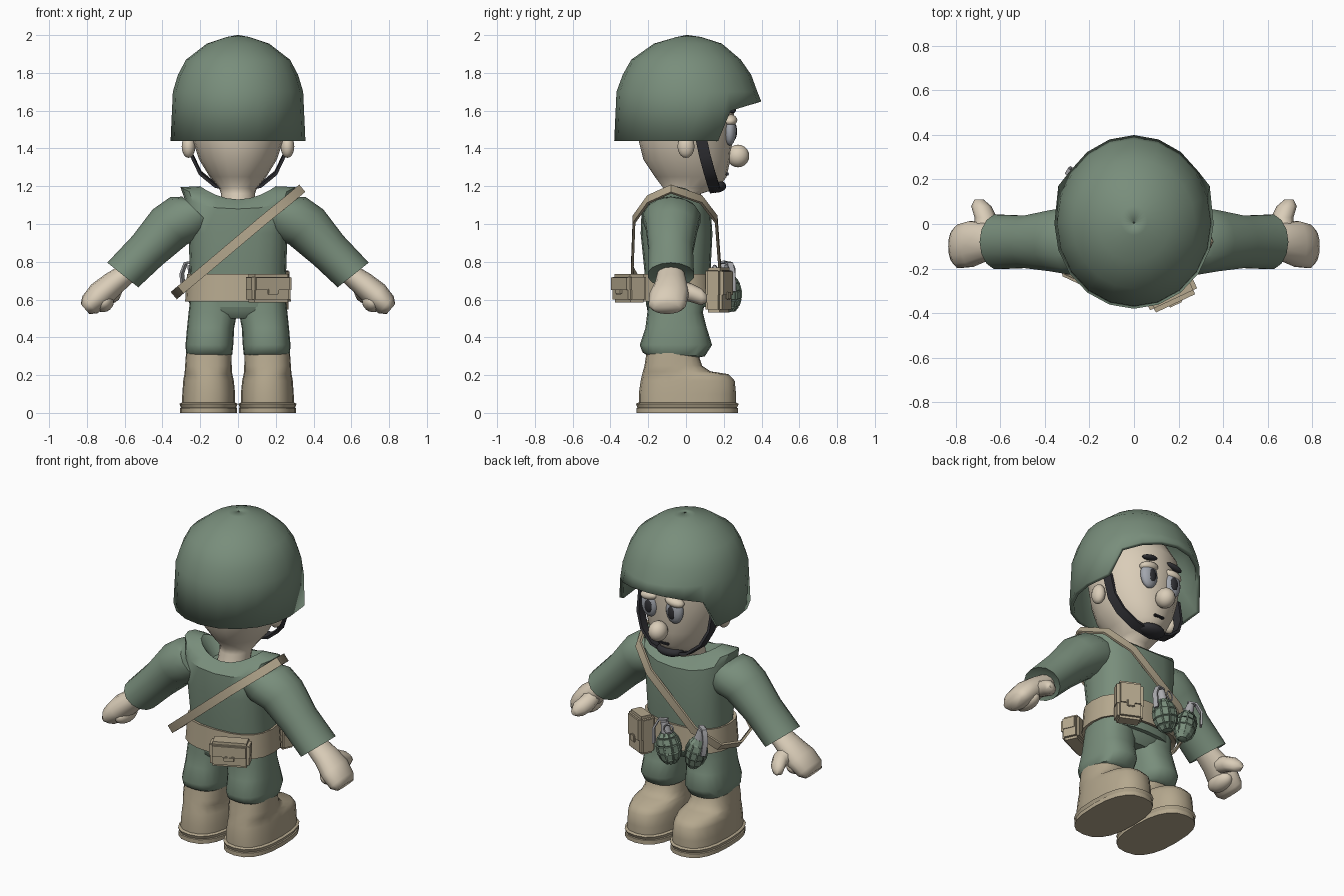
import bpy, bmesh, math
from mathutils import Vector as V, Matrix as M

if "Cube" in bpy.data.objects:
    bpy.data.objects.remove(bpy.data.objects["Cube"])


def mat(name, *rgb):
    m = bpy.data.materials.new(name)
    m.diffuse_color = (*rgb, 1)
    m.use_nodes = True
    m.node_tree.nodes["Principled BSDF"].inputs["Base Color"].default_value = m.diffuse_color
    return m


GREEN = mat("green", .19, .27, .2)
TAN = mat("tan", .46, .39, .27)
SKIN = mat("skin", .7, .61, .48)
DARK = mat("dark", .03, .03, .035)
GREY = mat("grey", .4, .4, .42)
EYE = mat("eye", .36, .38, .42)


def finish(bm, name, m, angle=40, recalc=True):
    if recalc:
        bmesh.ops.recalc_face_normals(bm, faces=bm.faces)
    me = bpy.data.meshes.new(name)
    bm.to_mesh(me)
    bm.free()
    me.materials.append(m)
    for p in me.polygons:
        p.use_smooth = True
    me.set_sharp_from_angle(angle=math.radians(angle))
    ob = bpy.data.objects.new(name, me)
    bpy.context.collection.objects.link(ob)
    return ob


def loft(name, rings, m, caps=True, loop=False, flip=1, angle=40):
    bm = bmesh.new()
    vs = [[bm.verts.new((p[0] * flip, p[1], p[2])) for p in r] for r in rings]
    n = len(rings[0])
    pairs = list(zip(vs, vs[1:])) + ([(vs[-1], vs[0])] if loop else [])
    for a, b in pairs:
        for i in range(n):
            j = (i + 1) % n
            bm.faces.new((a[i], a[j], b[j], b[i]))
    if caps and not loop:
        bm.faces.new(vs[0])
        bm.faces.new(vs[-1])
    return finish(bm, name, m, angle)


def flat_ring(z, hx, y0, y1, cx=0, p=1, dz=0, tilt=0, n=20):
    """Horizontal (super)elliptical ring; dz lifts the sides, tilt slopes it in y."""
    out = []
    for i in range(n):
        t = 2 * math.pi * i / n
        c, s = math.cos(t), math.sin(t)
        x = math.copysign(abs(c) ** p, c)
        y = math.copysign(abs(s) ** p, s)
        out.append(V((cx + hx * x, (y0 + y1) / 2 + (y1 - y0) / 2 * y, z + dz * c * c + tilt * y)))
    return out


def limb_ring(x, y, z, a, b, u, n=14):
    u = V(u).normalized()
    return [V((x, y, z)) + u * a * math.cos(2 * math.pi * i / n)
            + V((0, 1, 0)) * b * math.sin(2 * math.pi * i / n) for i in range(n)]


def ball(name, loc, size, m, rot=0, seg=16):
    bm = bmesh.new()
    bmesh.ops.create_uvsphere(bm, u_segments=seg, v_segments=10, radius=1)
    bm.transform(M.Translation(loc) @ M.Rotation(rot, 4, 'Y') @ M.Diagonal((*size, 1)))
    return finish(bm, name, m)


def block(name, loc, size, m, xf=M(), bevel=.015):
    bm = bmesh.new()
    bmesh.ops.create_cube(bm, size=1)
    bm.transform(M.Diagonal((*size, 1)))
    bmesh.ops.bevel(bm, geom=bm.edges[:], offset=bevel, segments=2, affect='EDGES')
    bm.transform(xf @ M.Translation(loc))
    return finish(bm, name, m)


def ribbon(name, pts, w, width, thick, m, loop=False):
    pts, w, rings = [V(p) for p in pts], V(w).normalized(), []
    k = len(pts)
    for i, p in enumerate(pts):
        a = pts[(i - 1) % k] if loop or i else p
        b = pts[(i + 1) % k] if loop or i < k - 1 else p
        t = (b - a).cross(w).normalized() * thick / 2
        h = w * width / 2
        rings.append([p + h + t, p - h + t, p - h - t, p + h - t])
    return loft(name, rings, m, loop=loop)


# Helmet: dome with a raised brim over the face
rim = flat_ring(1.44, .357, -.38, .385)
for q in rim:
    if q.y > .19:
        q.z = 1.59 + (q.y - .2) * .32
        q.y *= 1.035
    elif q.y > .1:
        q.y += .05
upper = flat_ring(1.7, .345, -.368, .378)
helmet = loft("helmet", [rim, upper, flat_ring(1.79, .318, -.335, .345), flat_ring(1.87, .275, -.29, .29),
              flat_ring(1.955, .165, -.17, .19), flat_ring(1.99, .06, -.05, .08), flat_ring(2, .005, 0, .01)],
              GREEN, caps=False, angle=50)
sol = helmet.modifiers.new("shell", 'SOLIDIFY')
sol.thickness, sol.offset = .025, -1

# Head and neck
loft("head", [flat_ring(z, hx, a, b) for z, hx, a, b in (
    (1.06, .09, -.15, .05), (1.16, .09, -.12, .08), (1.19, .10, -.12, .17), (1.25, .15, -.165, .215),
    (1.34, .205, -.225, .235), (1.44, .24, -.25, .245), (1.55, .26, -.26, .255), (1.68, .25, -.25, .25),
    (1.82, .18, -.18, .17), (1.9, .06, -.06, .06))], SKIN, angle=60)
ball("nose", (0, .275, 1.36), (.055, .06, .06), SKIN)
block("mouth", (0, .218, 1.265), (.07, .02, .014), DARK, bevel=.004)
for s in (1, -1):
    ball("ear", (s * .262, 0, 1.41), (.036, .045, .06), SKIN)
    ball("eye", (s * .085, .232, 1.495), (.056, .034, .08), EYE)
    ball("pupil", (s * .08, .258, 1.49), (.026, .012, .042), DARK)
    ball("eyelid", (s * .085, .232, 1.55), (.062, .04, .03), SKIN, rot=s * .15)
    ball("eyebrow", (s * .09, .245, 1.605), (.055, .02, .016), DARK, rot=s * .2)

# Chin strap with cup
half = [(.25, .07, 1.5), (.243, .10, 1.36), (.2, .125, 1.27), (.12, .145, 1.205)]
ribbon("chin_strap", half + [(0, .155, 1.175)] + [(-x, y, z) for x, y, z in half[::-1]],
       (0, 1, .2), .06, .016, DARK)
ball("chin_cup", (0, .155, 1.2), (.085, .058, .035), DARK)

# Shirt body with a scooped collar
loft("shirt", [flat_ring(.56, .25, -.21, .12, p=.85), flat_ring(.75, .255, -.22, .13, p=.8),
               flat_ring(.95, .262, -.24, .14, p=.75), flat_ring(1.08, .285, -.235, .13, p=.8, dz=.06),
               flat_ring(1.125, .305, -.185, .075, p=.8, dz=.07), flat_ring(1.13, .2, -.165, .05, dz=.07),
               flat_ring(1.09, .12, -.14, .03)], GREEN)

# Sleeves, hands and thumbs
for s in (1, -1):
    u = (.7, 0, .7)
    loft("sleeve", [limb_ring(.21, -.08, 1.06, .12, .14, u), limb_ring(.275, -.075, 1.03, .14, .155, (.6, 0, .8)),
                    limb_ring(.36, -.075, .985, .13, .14, u), limb_ring(.48, -.08, .86, .11, .12, u),
                    limb_ring(.61, -.08, .73, .105, .125, (.78, 0, .62)),
                    limb_ring(.60, -.08, .74, .07, .085, (.78, 0, .62))], GREEN, flip=s, angle=50)
    u = (.65, 0, .76)
    loft("hand", [limb_ring(.58, -.08, .745, .055, .07, u), limb_ring(.66, -.08, .685, .065, .085, u),
                  limb_ring(.73, -.09, .625, .072, .105, u), limb_ring(.785, -.1, .572, .06, .1, u),
                  limb_ring(.81, -.1, .55, .035, .075, u)], SKIN, flip=s, angle=60)
    ball("curled_fingers", (s * .71, -.09, .585), (.055, .09, .05), SKIN, rot=s * .7)
    thumb = [((.67, -.04, .655), .05), ((.665, .03, .635), .05), ((.685, .08, .615), .045), ((.695, .11, .605), .02)]
    loft("thumb", [[V(c) + V((r * math.cos(k * math.pi / 4), 0, r * math.sin(k * math.pi / 4)))
                    for k in range(8)] for c, r in thumb], SKIN, flip=s, angle=60)

# Trousers, boots and soles
loft("trouser_seat", [flat_ring(.5, .2, -.17, .06), flat_ring(.54, .25, -.205, .09, p=.85),
                      flat_ring(.66, .255, -.21, .12, p=.85)], GREEN)
for s in (1, -1):
    def r(z, x0, x1, a, b, p=.8, tilt=0):
        return flat_ring(z, (x1 - x0) / 2, a, b, cx=(x0 + x1) / 2, p=p, tilt=tilt)
    loft("trouser_leg", [r(.29, .05, .25, -.18, .05), r(.31, .03, .275, -.23, .1, tilt=-.01),
                         r(.36, .025, .278, -.245, .138), r(.45, .02, .27, -.215, .11),
                         r(.53, .005, .262, -.205, .09), r(.62, .01, .25, -.2, .1)], GREEN, flip=s, angle=50)
    loft("boot", [r(.03, .015, .298, -.25, .265), r(.1, .015, .295, -.25, .265), r(.17, .022, .29, -.24, .258),
                  r(.205, .03, .284, -.232, .225), r(.22, .032, .282, -.228, .13), r(.25, .033, .28, -.22, .085),
                  r(.32, .035, .275, -.205, .07, tilt=-.022), r(.31, .06, .25, -.18, .05, tilt=-.022)],
         TAN, flip=s, angle=50)
    loft("sole", [r(0, .004, .308, -.262, .275), r(.025, .004, .308, -.262, .275), r(.028, .01, .302, -.257, .27),
                  r(.048, .002, .31, -.265, .28), r(.055, .015, .298, -.25, .265)], TAN, flip=s, angle=30)

# Belt and shoulder strap
loft("belt", [flat_ring(.6, .255, -.22, .13, p=.8), flat_ring(.59, .28, -.25, .16, p=.8),
              flat_ring(.735, .27, -.24, .15, p=.8), flat_ring(.73, .25, -.215, .125, p=.8)],
     TAN, loop=True)
ribbon("shoulder_strap", [(.335, -.08, 1.185), (.27, -.2, 1.13), (.14, -.275, 1.025), (-.18, -.285, .755),
                          (-.3, -.23, .655), (-.335, -.05, .625), (-.3, .1, .655), (-.18, .18, .755),
                          (.14, .16, 1.025), (.27, .08, 1.13)], (-.64, 0, .77), .05, .014, TAN, loop=True)


# Belt pouches: body, flap and button
def pouch(name, loc, w, d, h, rot):
    xf = M.Translation(loc) @ M.Rotation(rot, 4, 'Z')
    block(name, (0, 0, 0), (w, d, h), TAN, xf)
    block(name + "_flap", (0, -.006, h * .16), (w + .008, d + .006, h * .7), TAN, xf, .02)
    block(name + "_tab", (0, -d / 2 - .01, -h * .12), (w * .3, .012, h * .2), TAN, xf, .005)


pouch("back_pouch", (.16, -.3, .66), .225, .105, .15, math.radians(25))
pouch("front_pouch", (.185, .172, .65), .15, .095, .235, math.radians(155))


# Two hand grenades with raised segments, neck, lever and pull ring
def grenade(loc, lean, turn):
    xf = M.Translation(loc) @ M.Rotation(lean, 4, 'Y') @ M.Rotation(turn, 4, 'Z')
    bm = bmesh.new()
    bmesh.ops.create_uvsphere(bm, u_segments=10, v_segments=7, radius=1)
    bm.transform(xf @ M.Diagonal((.068, .068, .1, 1)))
    bmesh.ops.inset_individual(bm, faces=[f for f in bm.faces if len(f.verts) == 4], thickness=.005, depth=.007)
    finish(bm, "grenade_body", GREEN, 30, False)
    bm = bmesh.new()
    bmesh.ops.create_cone(bm, cap_ends=True, segments=10, radius1=.03, radius2=.022, depth=.07,
                          matrix=xf @ M.Translation((0, 0, .12)))
    finish(bm, "grenade_neck", GREY)
    ribbon("grenade_lever", [xf @ V(p) for p in ((-.02, 0, .165), (.03, 0, .17), (.07, 0, .12), (.085, 0, .03))],
           xf.to_3x3() @ V((0, 1, 0)), .03, .012, GREY)
    rings = []
    for i in range(14):
        a = 2 * math.pi * i / 14
        d = V((math.cos(a), 0, math.sin(a)))
        rings.append([xf @ (V((-.03, .035, .12)) + d * (.027 + .005 * math.cos(b)) + V((0, .005 * math.sin(b), 0)))
                      for b in (0, 1.57, 3.14, 4.71)])
    loft("grenade_ring", rings, GREY, loop=True)


grenade((-.04, .225, .63), .2, .3)
grenade((-.21, .2, .635), -.25, 2.6)
